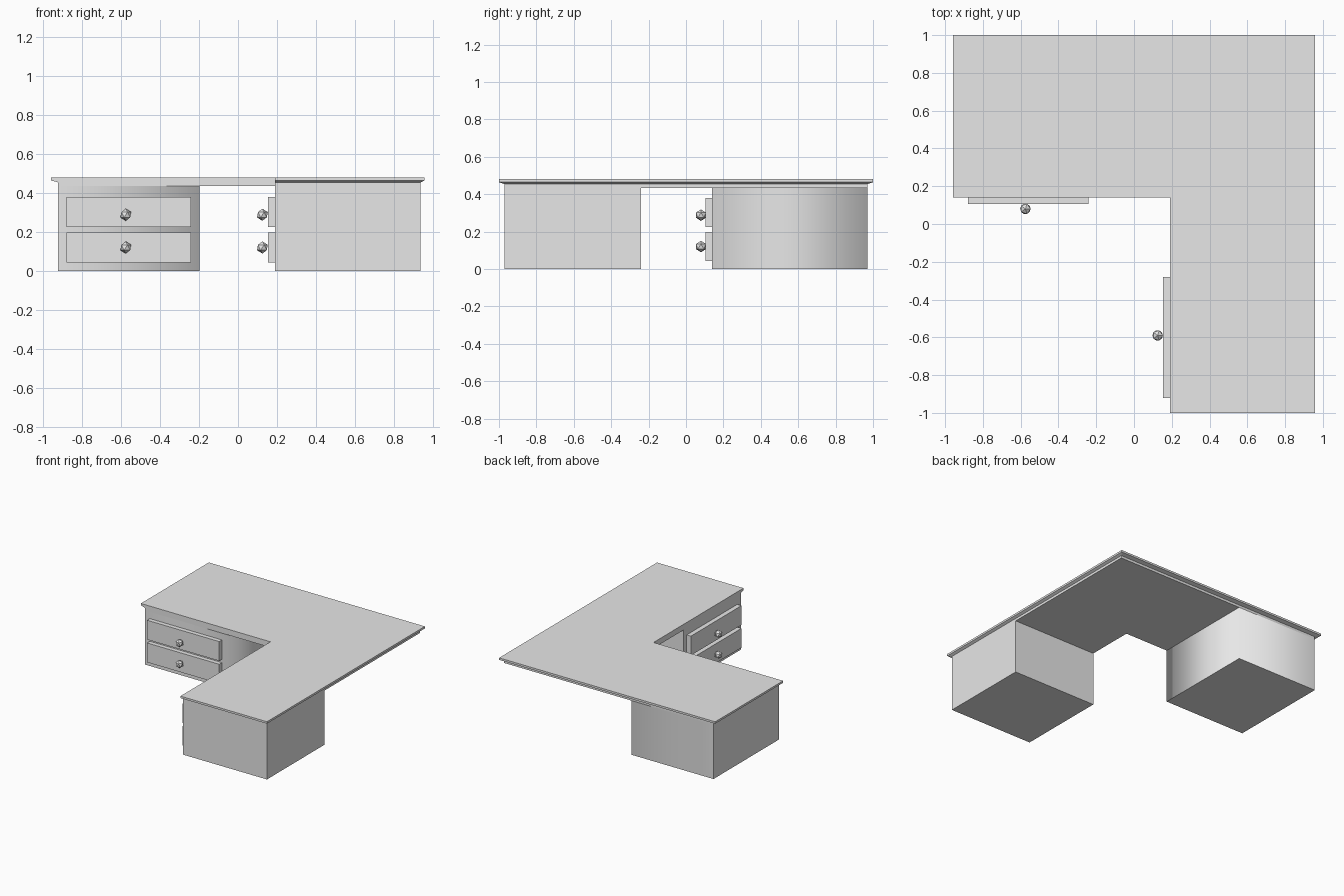
import bpy
import bmesh
from mathutils import Vector

cube = bpy.data.objects.get("Cube")
if cube:
    bpy.data.objects.remove(cube, do_unlink=True)

grey = bpy.data.materials.new("plain grey")
grey.use_nodes = True
GREY = (0.8, 0.8, 0.8, 1)
grey.diffuse_color = GREY
grey.node_tree.nodes["Principled BSDF"].inputs["Base Color"].default_value = GREY


def finish(name, bm):
    bmesh.ops.recalc_face_normals(bm, faces=bm.faces)
    mesh = bpy.data.meshes.new(name)
    bm.to_mesh(mesh)
    bm.free()
    mesh.materials.append(grey)
    obj = bpy.data.objects.new(name, mesh)
    bpy.context.collection.objects.link(obj)
    return obj


def box(name, lo, hi, soft_x=None):
    """Box between two corners; upright edges at x = soft_x are shaded smooth."""
    lo, hi = Vector(lo), Vector(hi)
    bm = bmesh.new()
    bmesh.ops.create_cube(bm, size=1)
    for v in bm.verts:
        v.co = (lo + hi) / 2 + v.co * (hi - lo)
    if soft_x is not None:
        for f in bm.faces:
            f.smooth = True
        for e in bm.edges:
            a, b = (v.co for v in e.verts)
            upright = abs(a.z - b.z) > 0.1
            e.smooth = upright and abs(a.x - soft_x) < 0.001
    return finish(name, bm)


def knob(name, centre):
    bm = bmesh.new()
    bmesh.ops.create_icosphere(bm, subdivisions=1, radius=0.031)
    bmesh.ops.translate(bm, verts=bm.verts, vec=centre)
    return finish(name, bm)


# Inner corner of the L, underside height and pedestal limits
IN_X, IN_Y, UNDER = 0.19, 0.14, 0.434
LEFT, RIGHT, BACK = -0.923, 0.936, 0.97


# L-shaped top: a stack of outlines that flares out on the outer sides only
def outline(x0, x1, y):
    return [(x0, IN_Y), (IN_X, IN_Y), (IN_X, -y), (x1, -y), (x1, y), (x0, y)]


body = outline(LEFT, RIGHT, BACK)
lip = outline(-0.959, 0.957, 1.0)
bm = bmesh.new()
rings = [[bm.verts.new((x, y, z)) for x, y in pts]
         for z, pts in ((UNDER, body), (0.454, body), (0.464, lip), (0.48, lip))]
bm.faces.new(rings[0])
bm.faces.new(rings[-1])
for low, high in zip(rings, rings[1:]):
    for i in range(len(low)):
        j = (i + 1) % len(low)
        bm.faces.new((low[i], low[j], high[j], high[i]))
finish("desk_top", bm)

# Two pedestals, one at each end of the L
box("right_pedestal", (LEFT, IN_Y, 0), (-0.197, BACK, UNDER), soft_x=-0.197)
box("left_pedestal", (IN_X, -BACK, 0), (RIGHT, -0.24, UNDER))

# Drawer fronts and faceted knobs
for level, z0, z1, zk in (("lower", 0.043, 0.198, 0.12), ("upper", 0.225, 0.38, 0.288)):
    box(f"right_{level}_drawer", (-0.88, 0.105, z0), (-0.24, IN_Y, z1))
    knob(f"right_{level}_knob", (-0.575, 0.08, zk))
    box(f"left_{level}_drawer", (0.153, -0.92, z0), (IN_X, -0.28, z1))
    knob(f"left_{level}_knob", (0.125, -0.59, zk))
